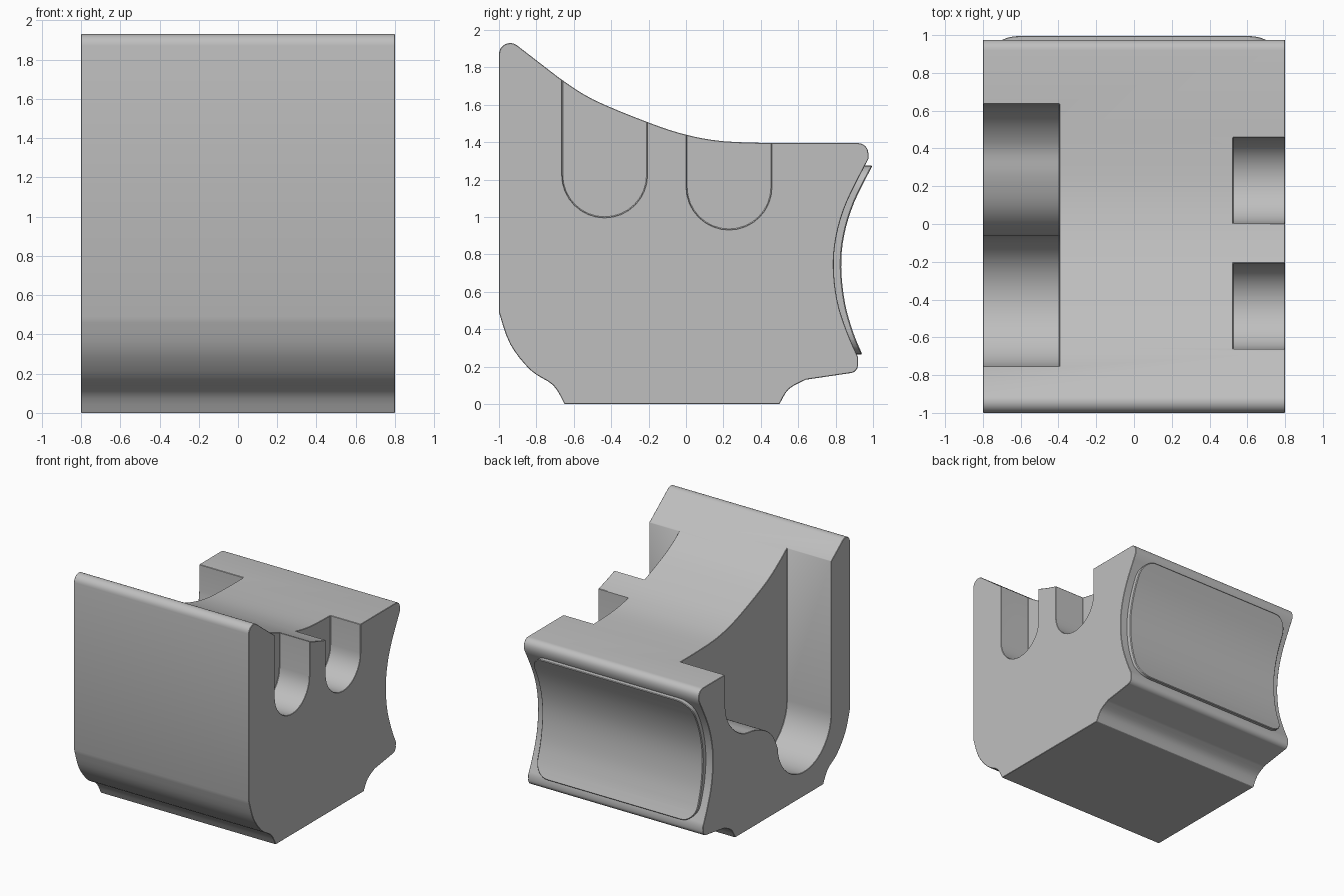
import bpy, bmesh, math
from math import sin, cos, pi, radians

if "Cube" in bpy.data.objects:
    bpy.data.objects.remove(bpy.data.objects["Cube"], do_unlink=True)

grey = bpy.data.materials.new("plain grey")
grey.use_nodes = True
COLOR = (0.52, 0.52, 0.52, 1)
grey.diffuse_color = COLOR
grey.node_tree.nodes["Principled BSDF"].inputs["Base Color"].default_value = COLOR


def prism(name, points, start, end, along_x=True):
    """Extrude a closed outline: (y, z) along x, or (x, z) along y."""
    bm = bmesh.new()
    place = (lambda p: (start, *p)) if along_x else (lambda p: (p[0], start, p[1]))
    face = bm.faces.new([bm.verts.new(place(p)) for p in points])
    out = bmesh.ops.extrude_face_region(bm, geom=[face])
    shift = (end - start, 0, 0) if along_x else (0, end - start, 0)
    bmesh.ops.translate(bm, vec=shift,
                        verts=[v for v in out["geom"] if isinstance(v, bmesh.types.BMVert)])
    bmesh.ops.recalc_face_normals(bm, faces=bm.faces)
    mesh = bpy.data.meshes.new(name)
    bm.to_mesh(mesh)
    bm.free()
    mesh.materials.append(grey)
    obj = bpy.data.objects.new(name, mesh)
    bpy.context.collection.objects.link(obj)
    return obj


def arc(cx, cz, r, a0, a1, n=16):
    return [(cx + r * cos(radians(a0 + (a1 - a0) * i / n)),
             cz + r * sin(radians(a0 + (a1 - a0) * i / n))) for i in range(n + 1)]


def curve(points, n=4):
    """Smooth path through a few control points."""
    path = []
    for i in range(len(points) - 1):
        a, b = points[max(i - 1, 0)], points[i]
        c, d = points[i + 1], points[min(i + 2, len(points) - 1)]
        for k in range(n):
            t = k / n
            path.append(tuple(0.5 * (2 * q + (r - p) * t + (2 * p - 5 * q + 4 * r - s) * t * t
                                     + (3 * q - p - 3 * r + s) * t ** 3)
                              for p, q, r, s in zip(a, b, c, d)))
    return path + [points[-1]]


def apply(obj, modifier):
    bpy.ops.object.select_all(action='DESELECT')
    bpy.context.view_layer.objects.active = obj
    obj.select_set(True)
    bpy.ops.object.modifier_apply(modifier=modifier.name)


def boolean(obj, tool, operation):
    mod = obj.modifiers.new("cut", 'BOOLEAN')
    mod.operation, mod.solver, mod.object = operation, 'EXACT', tool
    apply(obj, mod)
    bpy.data.objects.remove(tool, do_unlink=True)


def finish(obj, width):
    bevel = obj.modifiers.new("edge", 'BEVEL')
    bevel.width, bevel.segments = width, 1
    bevel.limit_method, bevel.angle_limit = 'ANGLE', radians(50)
    apply(obj, bevel)
    bpy.ops.object.shade_smooth_by_angle(angle=radians(30))


# Block: one side outline carried across the full width
foot_front = curve([(-1, 0.49), (-0.94, 0.32), (-0.83, 0.18), (-0.71, 0.1), (-0.65, 0)])
foot_back = curve([(0.5, 0), (0.55, 0.08), (0.64, 0.13)])
back_hollow = curve([(0.92, 0.25), (0.86, 0.39), (0.81, 0.55), (0.79, 0.73),
                     (0.805, 0.9), (0.86, 1.08), (0.975, 1.31)])
back_lip = arc(0.92, 1.34, 0.055, 0, 90, 6)
saddle = curve([(0.47, 1.395), (0.2, 1.405), (0, 1.44), (-0.2, 1.505),
                (-0.5, 1.63), (-0.68, 1.745)])
front_lip = arc(-0.94, 1.87, 0.06, 55, 180, 8)
lower_lip = arc(0.875, 0.21, 0.045, -75, 10, 5)
body = prism("body", foot_front + foot_back + lower_lip + back_hollow
             + back_lip + saddle + front_lip, -0.8, 0.8)

# Two round-bottomed slots on the left side
for y, z in ((-0.435, 1.225), (0.23, 1.16)):
    slot = arc(y, z, 0.227, 180, 360) + [(y + 0.227, 2.2), (y - 0.227, 2.2)]
    boolean(body, prism("slot_cutter", slot, 0.525, 1), 'DIFFERENCE')

# Large stepped pocket on the right side
step = curve([(-0.06, 0.52), (0.0, 0.64), (0.1, 0.73), (0.25, 0.79), (0.4, 0.82),
              (0.53, 0.91), (0.61, 1.03), (0.635, 1.18)])
pocket = [(-0.755, 2.2)] + arc(-0.405, 0.55, 0.35, 180, 350) + step + [(0.635, 2.2)]
boolean(body, prism("pocket_cutter", pocket, -1, -0.395), 'DIFFERENCE')
finish(body, 0.012)

# Raised curved pad in the back hollow, trimmed to rounded corners
pad_inner = curve([(0.85, 0.24), (0.82, 0.4), (0.78, 0.73), (0.82, 1.08), (0.92, 1.32)])
pad_outer = curve([(0.945, 0.26), (0.895, 0.38), (0.85, 0.54), (0.83, 0.73),
                   (0.845, 0.9), (0.9, 1.08), (1.0, 1.28)])
pad = prism("back_pad", pad_inner + pad_outer[::-1], -0.75, 0.75)
corners = []
for x, z, a in ((0.61, 1.15, 0), (-0.61, 1.15, 90), (-0.61, 0.39, 180), (0.61, 0.39, 270)):
    corners += arc(x, z, 0.125, a, a + 90, 8)
boolean(pad, prism("pad_trim", corners, 0.5, 1.2, along_x=False), 'INTERSECT')
finish(pad, 0.006)
